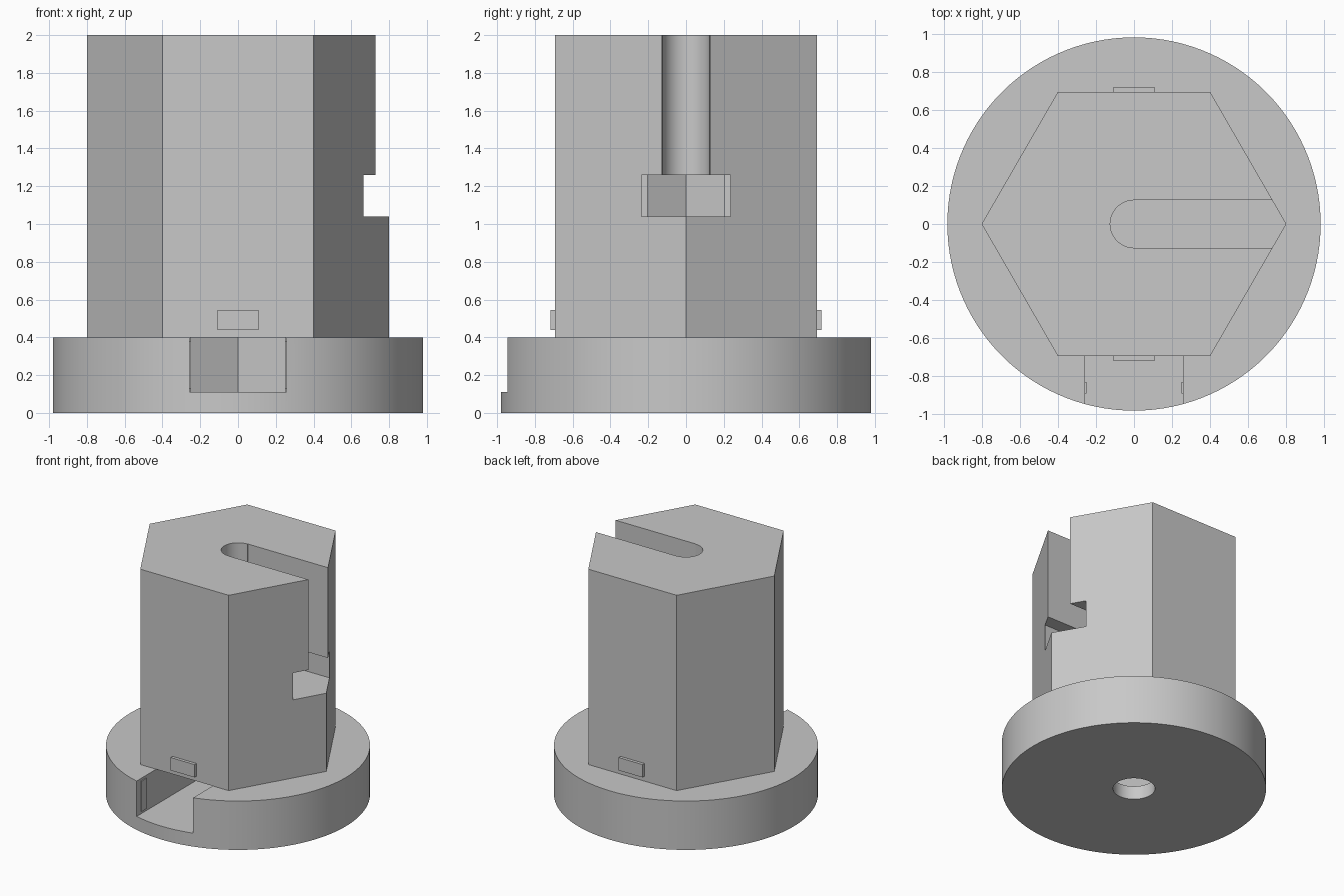
import bpy, math

cube = bpy.data.objects.get("Cube")
if cube:
    bpy.data.objects.remove(cube, do_unlink=True)

grey = bpy.data.materials.new("plain grey")
grey.use_nodes = True
grey.diffuse_color = (0.58, 0.58, 0.58, 1)
grey.node_tree.nodes["Principled BSDF"].inputs["Base Color"].default_value = (0.58, 0.58, 0.58, 1)


def finish(name):
    ob = bpy.context.object
    ob.name = name
    bpy.ops.object.transform_apply(location=False, rotation=True, scale=True)
    ob.data.materials.append(grey)
    return ob


def prism(name, radius, z0, z1, sides, turn=0):
    """Upright prism whose first corner points along +x, plus a turn."""
    bpy.ops.mesh.primitive_cylinder_add(vertices=sides, radius=radius, depth=z1 - z0,
                                        location=(0, 0, (z0 + z1) / 2),
                                        rotation=(0, 0, math.radians(90 + turn)))
    return finish(name)


def box(name, x, y, z):
    """Box given by its (low, high) range on each axis."""
    spans = (x, y, z)
    bpy.ops.mesh.primitive_cube_add(size=1, location=[(a + b) / 2 for a, b in spans])
    bpy.context.object.scale = [b - a for a, b in spans]
    return finish(name)


def cut(body, cutters):
    """Subtract each cutter in turn, then remove it."""
    for cutter in cutters:
        bpy.context.view_layer.objects.active = body
        mod = body.modifiers.new("cut", 'BOOLEAN')
        mod.operation = 'DIFFERENCE'
        mod.solver = 'EXACT'
        mod.object = cutter
        bpy.ops.object.modifier_apply(modifier=mod.name)
        bpy.data.objects.remove(cutter, do_unlink=True)


def smooth(ob):
    bpy.ops.object.select_all(action='DESELECT')
    ob.select_set(True)
    bpy.context.view_layer.objects.active = ob
    bpy.ops.object.shade_smooth_by_angle(angle=math.radians(25))


# Round base with a side-loading nut pocket and a bolt hole underneath
base = prism("round_base", 0.98, 0, 0.4, 120)
cut(base, [
    prism("base_nut_cutter", 0.289, 0.11, 0.5, 6, 30),
    box("base_slide_cutter", (-0.256, 0.256), (-1.2, 0), (0.11, 0.5)),
    prism("bolt_hole_cutter", 0.156, -0.1, 0.2, 48),
])
smooth(base)

# Hexagonal column with a rounded open slot above a nut pocket
column = prism("hex_column", 0.8, 0.4, 2, 6)
cut(column, [
    prism("slot_end_cutter", 0.125, 1.1, 2.1, 48),
    box("slot_cutter", (0, 1), (-0.127, 0.127), (1.1, 2.1)),
    prism("column_nut_cutter", 0.235, 1.04, 1.26, 6),
    box("column_slide_cutter", (0, 1), (-0.235, 0.235), (1.04, 1.26)),
])
smooth(column)

# Small locating tabs on the front and back of the column
for side, name in ((-1, "front_tab"), (1, "back_tab")):
    box(name, (-0.108, 0.108), sorted((side * 0.68, side * 0.718)), (0.44, 0.545))

# Thin ribs that grip the nut inside the base pocket
for side, name in ((-1, "right_grip_rib"), (1, "left_grip_rib")):
    box(name, sorted((side * 0.249, side * 0.26)), (-0.89, -0.83), (0.13, 0.38))
